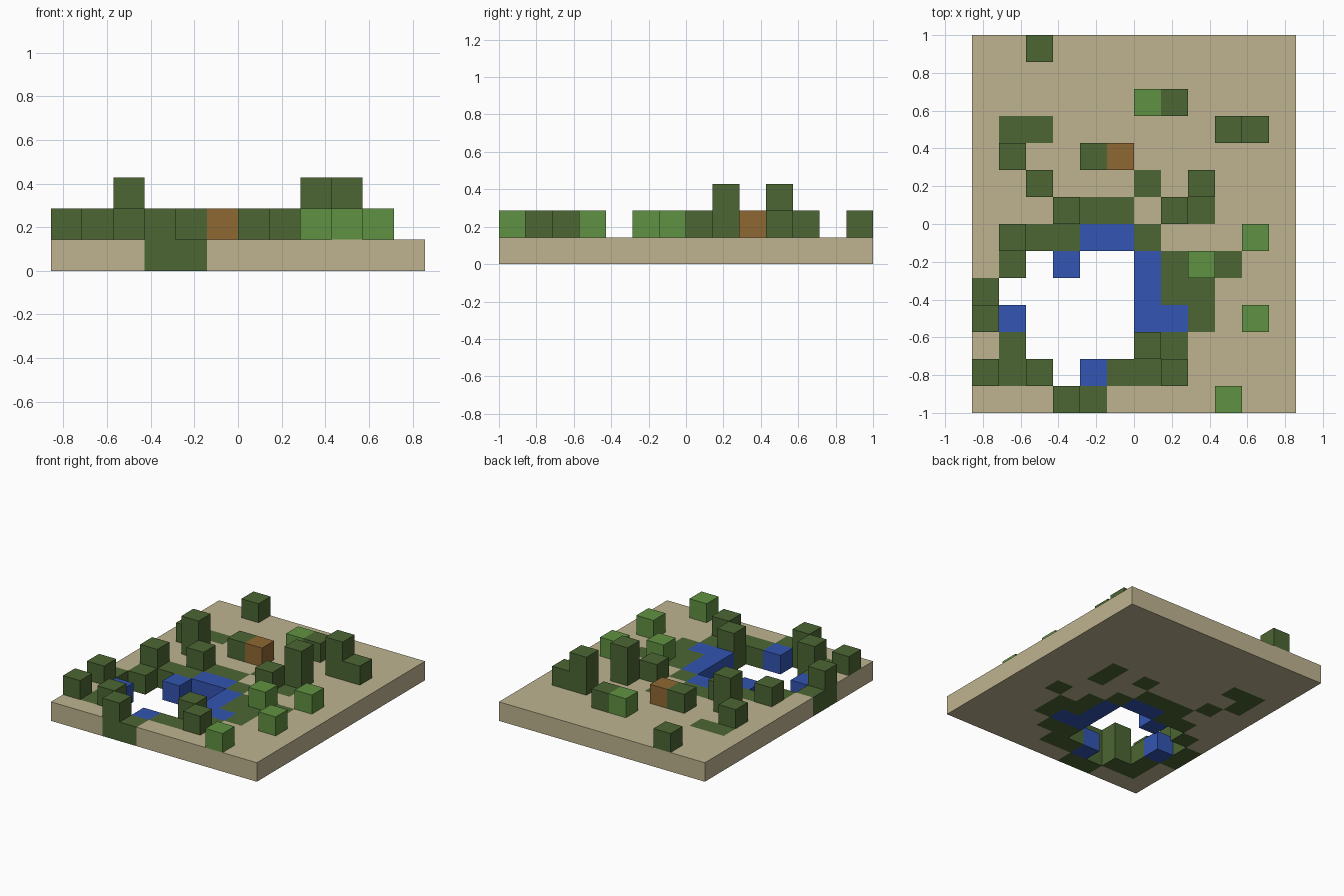
import bpy
import bmesh
from mathutils import Vector

if "Cube" in bpy.data.objects:
    bpy.data.objects.remove(bpy.data.objects["Cube"])

CELL = 1 / 7
COLS, ROWS = 12, 14

# Ground level seen from above, back row first:
# s sand, g grass, w water, . open hole
GROUND = """
ssssssssssss
ssssssssssss
ssssssssssss
sggsssssssss
sgssssssssss
ssgsssgsgsss
sssgggssgsss
ssggwwgsssss
sg.w..wgsgss
g.....wggsss
gw....wwgsss
sg....ggssss
sgg.wggsssss
sssggsssssss
""".split()

# Plants standing on the ground: b bush, t two-high bush, l leafy bush, k wood block
PLANTS = """
..b.........
............
......lb....
.........tb.
.b..bk......
..t.....t...
...b...b....
.b........l.
........l...
............
b.........l.
......b.....
b.b....b....
...b.....l..
""".split()

COLOURS = {
    "sand": (0.521, 0.456, 0.279),
    "dark_green": (0.072, 0.133, 0.033),
    "light_green": (0.117, 0.283, 0.054),
    "water_blue": (0.033, 0.091, 0.445),
    "wood_brown": (0.275, 0.138, 0.033),
}


def make_material(name, rgb):
    mat = bpy.data.materials.new(name)
    mat.use_nodes = True
    mat.diffuse_color = (*rgb, 1)
    bsdf = next(n for n in mat.node_tree.nodes if n.type == "BSDF_PRINCIPLED")
    bsdf.inputs["Base Color"].default_value = (*rgb, 1)
    bsdf.inputs["Roughness"].default_value = 0.9
    return mat


MATERIALS = {name: make_material(name, rgb) for name, rgb in COLOURS.items()}


def find_cells(layout, letters, level):
    """Grid cells (column, row, level) whose letter is in letters."""
    return {(c, ROWS - 1 - i, level) for i, line in enumerate(layout)
            for c, letter in enumerate(line) if letter in letters}


def block_object(name, cells, solid, material):
    """Join unit blocks, keeping only the faces that are not buried."""
    bm = bmesh.new()
    for axis in range(3):
        for sign in (-1, 1):
            step = Vector((0, 0, 0))
            step[axis] = sign
            u = Vector((0, 0, 0))
            u[(axis + 1) % 3] = 0.5
            v = step.cross(u)
            for cell in sorted(cells):
                if tuple(int(a + b) for a, b in zip(cell, step)) in solid:
                    continue
                mid = Vector(cell) + Vector((0.5, 0.5, 0.5)) + step / 2
                mid -= Vector((COLS / 2, ROWS / 2, 0))
                corners = (mid - u - v, mid + u - v, mid + u + v, mid - u + v)
                bm.faces.new([bm.verts.new(p * CELL) for p in corners])
    bmesh.ops.remove_doubles(bm, verts=bm.verts, dist=CELL / 100)
    mesh = bpy.data.meshes.new(name)
    bm.to_mesh(mesh)
    bm.free()
    mesh.materials.append(MATERIALS[material])
    bpy.context.collection.objects.link(bpy.data.objects.new(name, mesh))


# Part name, cells, colour
parts = [
    ("sand_ground", find_cells(GROUND, "s", 0), "sand"),
    ("grass_patches", find_cells(GROUND, "g", 0), "dark_green"),
    ("pond_water", find_cells(GROUND, "w", 0), "water_blue"),
    ("dark_bushes", find_cells(PLANTS, "bt", 1) | find_cells(PLANTS, "t", 2), "dark_green"),
    ("leafy_bushes", find_cells(PLANTS, "l", 1), "light_green"),
    ("wood_block", find_cells(PLANTS, "k", 1), "wood_brown"),
]

solid = set().union(*(cells for _, cells, _ in parts))
for name, cells, colour in parts:
    block_object(name, cells, solid, colour)
